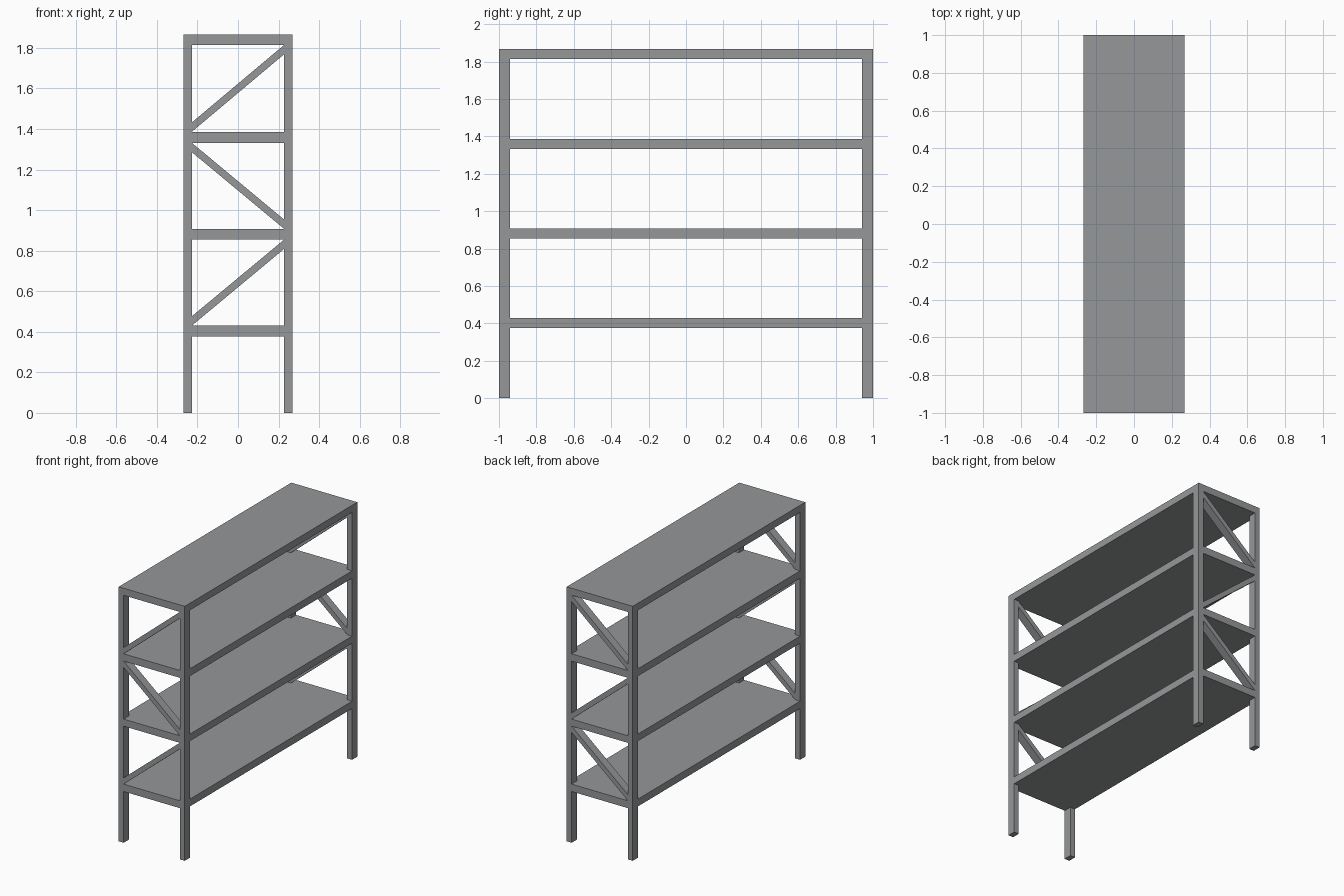
import bpy, bmesh
from mathutils import Vector

if "Cube" in bpy.data.objects:
    bpy.data.objects.remove(bpy.data.objects["Cube"])

HX, HY, H = 0.268, 1.0, 1.867     # half width, half length, height
PX, PY = 0.04, 0.06               # post section
IX, IY = HX - PX, HY - PY         # inner limits of the posts
SHELVES = [(0.376, 0.43), (0.855, 0.907), (1.332, 1.386), (1.815, H)]

steel = bpy.data.materials.new("steel grey")
steel.diffuse_color = (0.30, 0.31, 0.32, 1)
steel.use_nodes = True
steel.node_tree.nodes["Principled BSDF"].inputs["Base Color"].default_value = steel.diffuse_color


def prism(name, profile, offset):
    """Extrude a flat closed profile along an offset vector."""
    bm = bmesh.new()
    face = bm.faces.new([bm.verts.new(p) for p in profile])
    out = bmesh.ops.extrude_face_region(bm, geom=[face], use_keep_orig=True)
    verts = [g for g in out["geom"] if isinstance(g, bmesh.types.BMVert)]
    bmesh.ops.translate(bm, verts=verts, vec=Vector(offset))
    bmesh.ops.recalc_face_normals(bm, faces=bm.faces[:])
    me = bpy.data.meshes.new(name)
    bm.to_mesh(me)
    bm.free()
    me.materials.append(steel)
    ob = bpy.data.objects.new(name, me)
    bpy.context.collection.objects.link(ob)
    return ob


# Four corner posts
for sx in (-1, 1):
    for sy in (-1, 1):
        prism("corner_post", [(sx * HX, sy * HY, 0), (sx * IX, sy * HY, 0),
                              (sx * IX, sy * IY, 0), (sx * HX, sy * IY, 0)], (0, 0, H))

# Shelves, notched at the corners to fit round the posts
for z0, z1 in SHELVES:
    outline = []
    for sx, sy in ((1, 1), (-1, 1), (-1, -1), (1, -1)):
        corner = [(sx * HX, sy * IY, z0), (sx * IX, sy * IY, z0), (sx * IX, sy * HY, z0)]
        outline += corner if sx * sy > 0 else corner[::-1]
    prism("shelf", outline, (0, 0, z1 - z0))

# Zigzag braces in the bays between shelves, at both ends
T = 0.046
for i in range(3):
    lo, hi = SHELVES[i][1], SHELVES[i + 1][0]
    s = 1 if i % 2 == 0 else -1
    for y in (-HY, IY):
        prism("diagonal_brace", [(-s * IX, y, lo), (s * IX, y, hi - T),
                                 (s * IX, y, hi), (-s * IX, y, lo + T)], (0, PY, 0))
